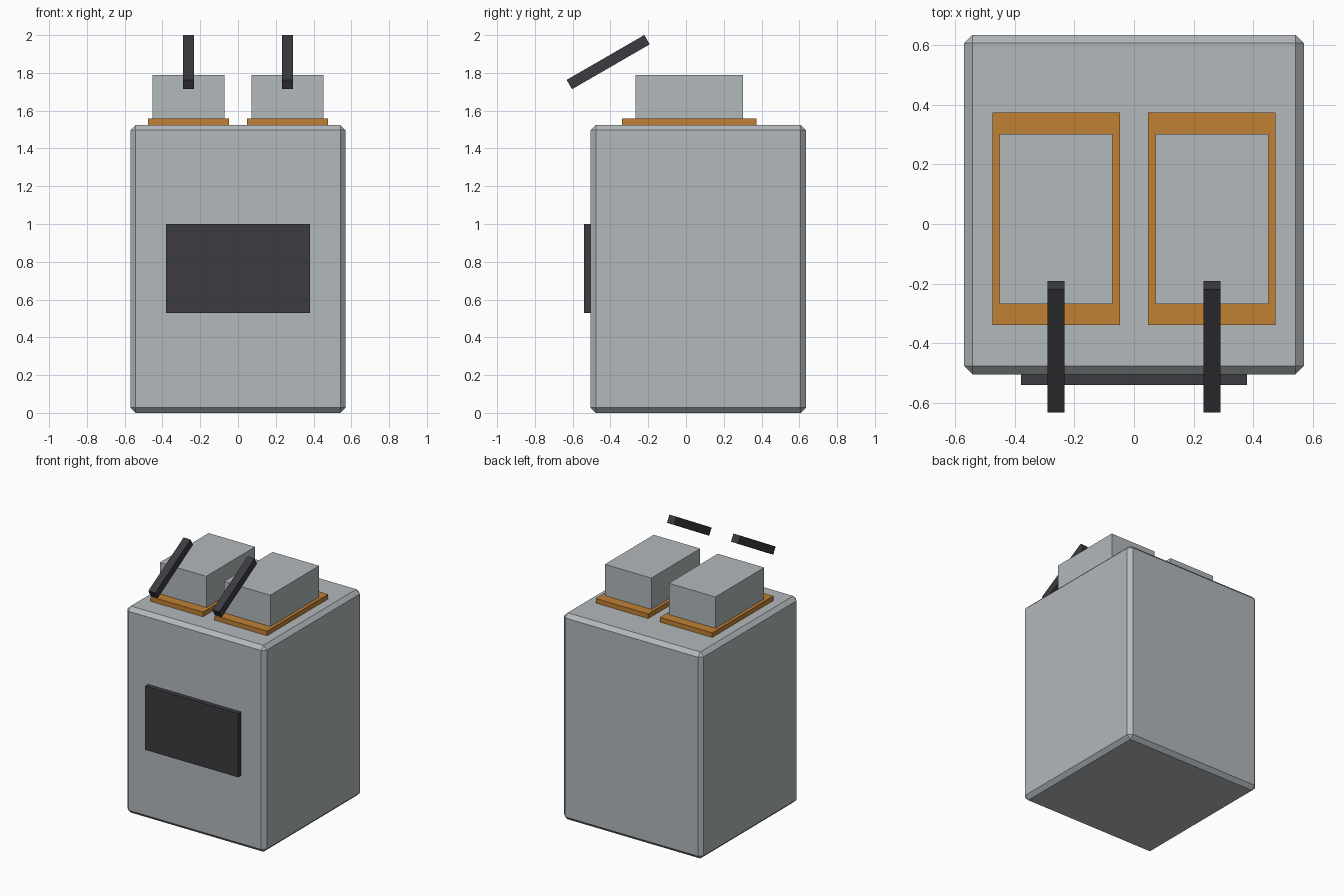
import bpy
import math

default = bpy.data.objects.get("Cube")
if default:
    bpy.data.objects.remove(default, do_unlink=True)


def material(name, color):
    mat = bpy.data.materials.new(name)
    mat.use_nodes = True
    mat.diffuse_color = (*color, 1)
    mat.node_tree.nodes["Principled BSDF"].inputs["Base Color"].default_value = (*color, 1)
    return mat


GREY = material("light grey metal", (0.45, 0.48, 0.5))
COPPER = material("copper orange", (0.53, 0.22, 0.035))
DARK = material("dark charcoal", (0.045, 0.044, 0.052))


def box(name, center, size, mat, bevel=0, tilt=0):
    """Flat-shaded box, optionally chamfered and tilted about x."""
    bpy.ops.mesh.primitive_cube_add(size=1, location=center)
    obj = bpy.context.object
    obj.name = name
    obj.scale = size
    bpy.ops.object.transform_apply(location=False, rotation=False, scale=True)
    obj.rotation_euler.x = tilt
    obj.data.materials.append(mat)
    if bevel:
        mod = obj.modifiers.new("chamfer", 'BEVEL')
        mod.width = bevel
        mod.segments = 1
    return obj


# Chamfered main housing and front panel
box("housing", (0, 0.065, 0.762), (1.14, 1.14, 1.525), GREY, bevel=0.028)
box("front_panel", (0, -0.515, 0.765), (0.76, 0.05, 0.47), DARK)

# Mirrored top units: copper base plate, block and floating tilted lever
for side, x in (("left", 0.2615), ("right", -0.2615)):
    box(side + "_base_plate", (x, 0.017, 1.535), (0.428, 0.713, 0.048), COPPER)
    box(side + "_block", (x, 0.017, 1.67), (0.38, 0.57, 0.24), GREY)
    box(side + "_lever", (x, -0.412, 1.857), (0.057, 0.475, 0.057), DARK,
        tilt=math.radians(30))
